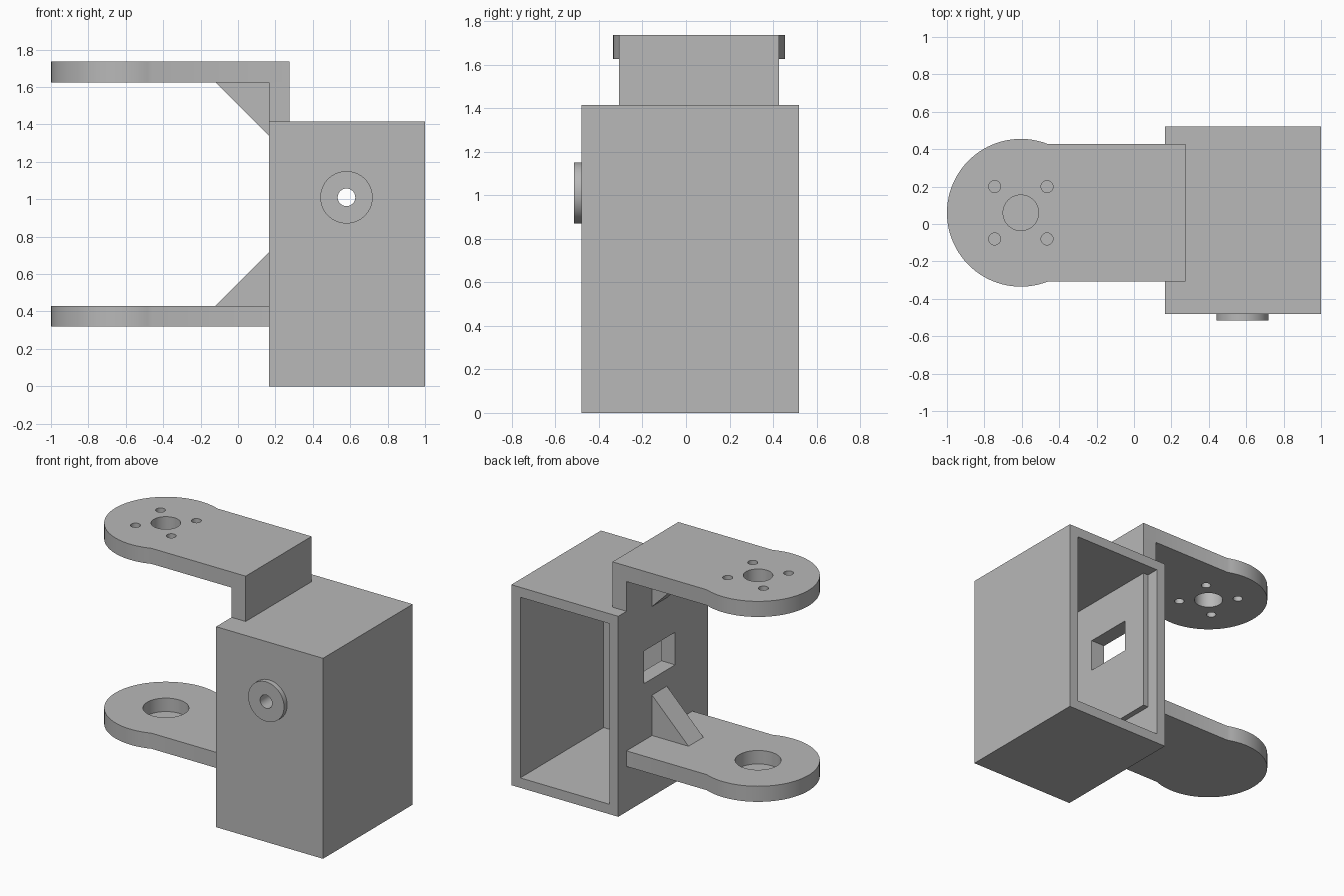
import bpy, bmesh, math
from mathutils import Matrix, Vector

if "Cube" in bpy.data.objects:
    bpy.data.objects.remove(bpy.data.objects["Cube"], do_unlink=True)

grey = bpy.data.materials.new("plain_grey")
grey.use_nodes = True
GREY = (0.48, 0.48, 0.48, 1)
grey.diffuse_color = GREY
grey.node_tree.nodes["Principled BSDF"].inputs["Base Color"].default_value = GREY

# Shared dimensions
LEFT, PLATE, WALL = 0.165, 0.275, 0.07
MID_Y, HALF_Y = 0.06, 0.3675
HUB_X, HUB_R = -0.605, 0.395
LOW, LOW_TOP, HIGH, TOP = 0.32, 0.43, 1.625, 1.735
BODY_TOP, BACK, FRONT = 1.415, 0.52, -0.48


def finish(bm, name):
    bmesh.ops.recalc_face_normals(bm, faces=bm.faces)
    mesh = bpy.data.meshes.new(name)
    bm.to_mesh(mesh)
    bm.free()
    mesh.materials.append(grey)
    obj = bpy.data.objects.new(name, mesh)
    bpy.context.collection.objects.link(obj)
    return obj


def box(name, lo, hi):
    bm = bmesh.new()
    lo, hi = Vector(lo), Vector(hi)
    size = Matrix.Diagonal((*(hi - lo), 1))
    bmesh.ops.create_cube(bm, size=1, matrix=Matrix.Translation((lo + hi) / 2) @ size)
    return finish(bm, name)


def cylinder(name, centre, radius, depth, along_y=False):
    bm = bmesh.new()
    turn = Matrix.Rotation(math.pi / 2, 4, "X") if along_y else Matrix()
    bmesh.ops.create_cone(bm, cap_ends=True, segments=64, radius1=radius, radius2=radius,
                          depth=depth, matrix=Matrix.Translation(centre) @ turn)
    return finish(bm, name)


def prism(name, points, offset):
    bm = bmesh.new()
    face = bm.faces.new([bm.verts.new(p) for p in points])
    new = bmesh.ops.extrude_face_region(bm, geom=[face])["geom"]
    bmesh.ops.translate(bm, vec=offset, verts=[v for v in new if isinstance(v, bmesh.types.BMVert)])
    return finish(bm, name)


def cut(obj, *cutters):
    bpy.context.view_layer.objects.active = obj
    for cutter in cutters:
        mod = obj.modifiers.new("cut", "BOOLEAN")
        mod.operation, mod.solver, mod.object = "DIFFERENCE", "EXACT", cutter
        bpy.ops.object.modifier_apply(modifier=mod.name)
        bpy.data.objects.remove(cutter, do_unlink=True)


def arm(name, z0, z1, end_x):
    # Straight tongue ending in a rounded hub
    start = math.asin(HALF_Y / HUB_R)
    steps = 56
    pts = [(end_x, MID_Y - HALF_Y, z0), (end_x, MID_Y + HALF_Y, z0)]
    for i in range(steps + 1):
        a = start + (2 * math.pi - 2 * start) * i / steps
        pts.append((HUB_X + HUB_R * math.cos(a), MID_Y + HUB_R * math.sin(a), z0))
    return prism(name, pts, (0, 0, z1 - z0))


def window():
    return box("window_cutter", (0, -0.115, 0.83), (0.4, 0.235, 1.06))


# Housing open at the back, with a window and a shaft hole
housing = box("housing", (LEFT, FRONT, 0), (1, BACK, BODY_TOP))
cut(housing,
    box("cavity_cutter", (LEFT + WALL, FRONT + WALL, WALL), (1 - WALL, 1, BODY_TOP - WALL)),
    window(),
    cylinder("shaft_cutter", (0.58, FRONT, 1.01), 0.047, 0.4, True))

# Boss ring on the front
boss = cylinder("front_boss", (0.58, FRONT - 0.0175, 1.01), 0.14, 0.035, True)
cut(boss, cylinder("boss_cutter", (0.58, FRONT, 1.01), 0.047, 0.4, True))

# Mounting plate inside the housing, and its riser above
pad = box("inner_plate", (LEFT + WALL, MID_Y - HALF_Y, LOW),
          (PLATE, MID_Y + HALF_Y, BODY_TOP - WALL))
cut(pad, window())
riser = box("riser", (LEFT, MID_Y - HALF_Y, BODY_TOP), (PLATE, MID_Y + HALF_Y, HIGH))

# Upper arm with horn holes
upper = arm("upper_arm", HIGH, TOP, PLATE)
cut(upper, cylinder("centre_cutter", (HUB_X, MID_Y, TOP), 0.095, 0.5))
for sx in (-1, 1):
    for sy in (-1, 1):
        cut(upper, cylinder("screw_cutter", (HUB_X + sx * 0.14, MID_Y + sy * 0.14, TOP), 0.032, 0.5))

# Lower arm with a blind bearing pocket
lower = arm("lower_arm", LOW, LOW_TOP, LEFT)
cut(lower, cylinder("pocket_cutter", (HUB_X, MID_Y, LOW_TOP + 0.105), 0.147, 0.4))

# Triangular gussets between arms and housing
gussets = []
for name, z, s in (("lower_gusset", LOW_TOP, 1), ("upper_gusset", HIGH, -1)):
    y = MID_Y - 0.083
    pts = [(-0.12, y, z), (LEFT, y, z), (LEFT, y, z + s * 0.285)]
    gussets.append(prism(name, pts, (0, 0.166, 0)))

# Smooth round walls, keep sharp edges
bpy.ops.object.select_all(action="DESELECT")
for obj in (housing, boss, pad, riser, upper, lower, *gussets):
    obj.select_set(True)
bpy.context.view_layer.objects.active = housing
bpy.ops.object.shade_smooth_by_angle(angle=math.radians(30))
